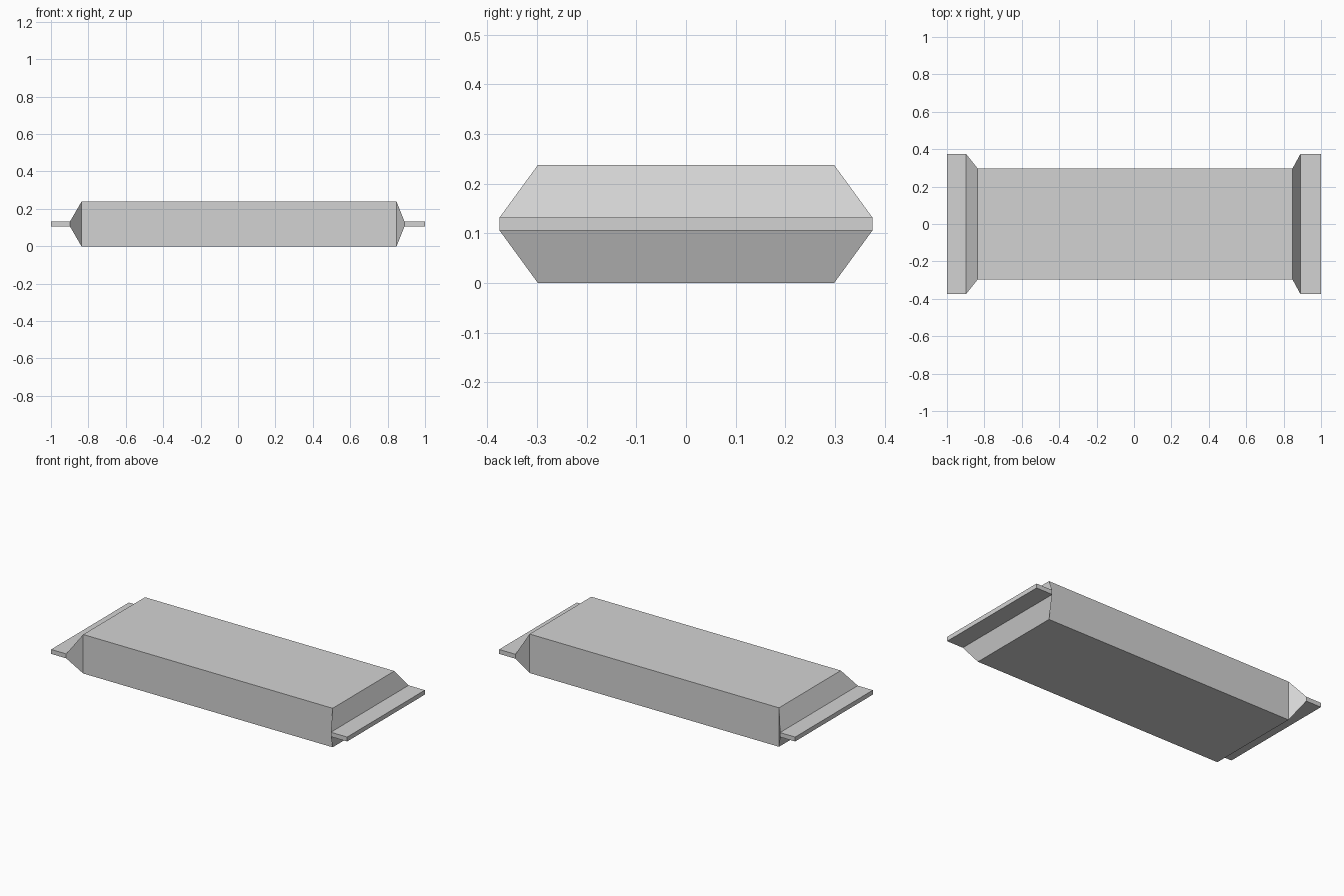
import bpy
import bmesh

cube = bpy.data.objects.get("Cube")
if cube:
    bpy.data.objects.remove(cube, do_unlink=True)

grey = bpy.data.materials.new("light_grey")
grey.use_nodes = True
colour = (0.65, 0.65, 0.65, 1)
grey.diffuse_color = colour
grey.node_tree.nodes["Principled BSDF"].inputs["Base Color"].default_value = colour

MID_Z = 0.119
BODY = (0.298, 0.119)   # half width, half height of the filled middle
SEAL = (0.375, 0.0135)  # half width, half height of the flat end seals


def loft(name, stations):
    """Join rectangular cross-sections (x, (half width, half height)) along x."""
    bm = bmesh.new()
    rings = []
    for x, (w, h) in stations:
        rings.append([bm.verts.new((x, sy * w, MID_Z + sz * h))
                      for sy, sz in ((-1, -1), (1, -1), (1, 1), (-1, 1))])
    for a, b in zip(rings, rings[1:]):
        for i in range(4):
            j = (i + 1) % 4
            bm.faces.new((a[i], a[j], b[j], b[i]))
    bm.faces.new(rings[0])
    bm.faces.new(rings[-1])
    bmesh.ops.recalc_face_normals(bm, faces=bm.faces)
    mesh = bpy.data.meshes.new(name)
    bm.to_mesh(mesh)
    bm.free()
    mesh.materials.append(grey)
    obj = bpy.data.objects.new(name, mesh)
    bpy.context.scene.collection.objects.link(obj)
    return obj


# Wrapper: flat seal, flared crimp, boxy body, flared crimp, flat seal
loft("wrapper", [
    (-1.0, SEAL), (-0.898, SEAL),
    (-0.837, BODY), (0.848, BODY),
    (0.89, SEAL), (1.0, SEAL),
])
